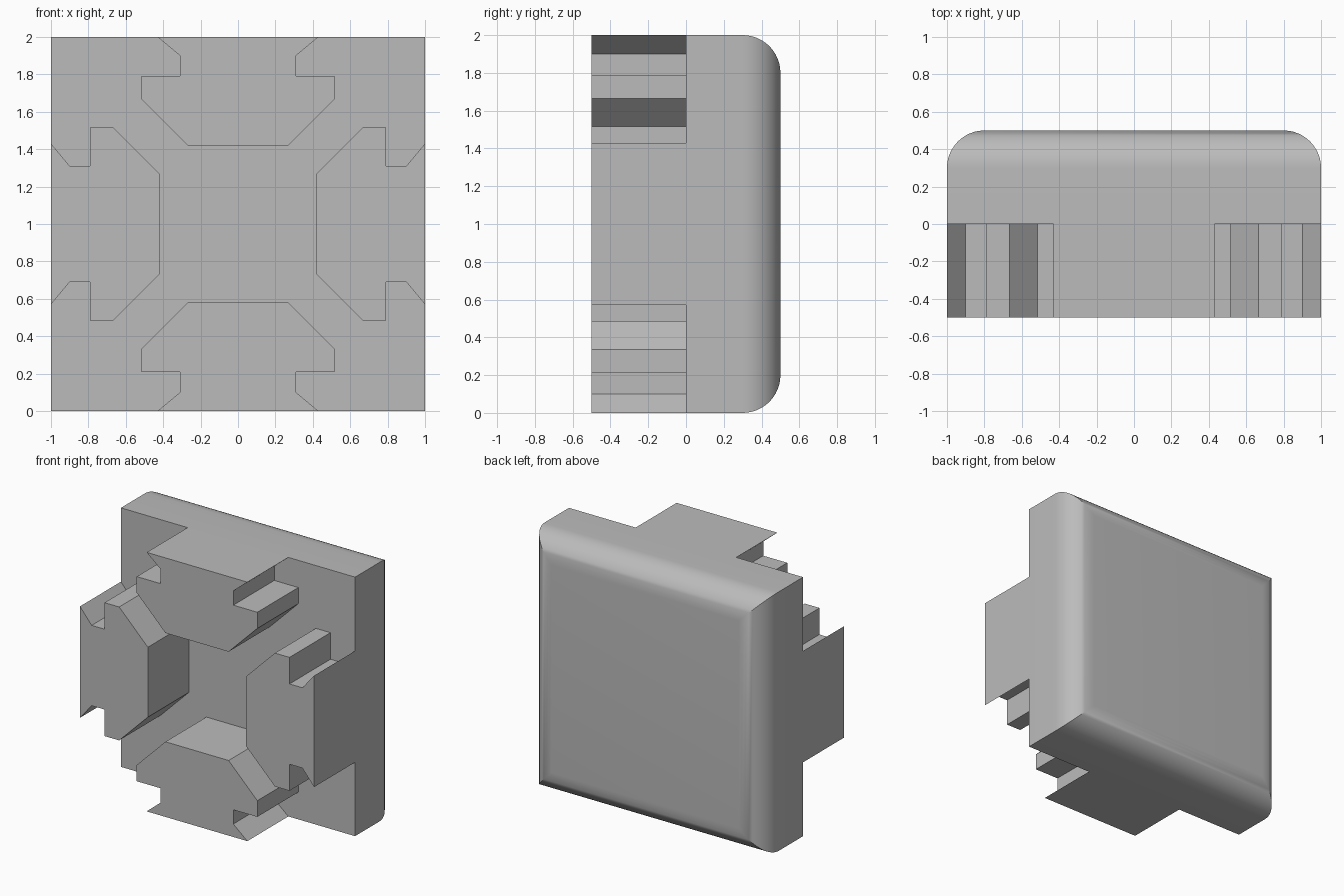
import bpy, bmesh, math
from mathutils import Matrix, Vector

cube = bpy.data.objects.get("Cube")
if cube:
    bpy.data.objects.remove(cube, do_unlink=True)

grey = bpy.data.materials.new("plain grey")
grey.use_nodes = True
colour = (0.5, 0.5, 0.5, 1)
grey.diffuse_color = colour
grey.node_tree.nodes["Principled BSDF"].inputs["Base Color"].default_value = colour


def loft(name, rings):
    """Solid through a list of matching closed rings, capped at both ends."""
    bm = bmesh.new()
    loops = [[bm.verts.new(p) for p in ring] for ring in rings]
    for a, b in zip(loops, loops[1:]):
        for i in range(len(a)):
            j = (i + 1) % len(a)
            bm.faces.new((a[i], a[j], b[j], b[i]))
    bm.faces.new(loops[0])
    bm.faces.new(loops[-1])
    bmesh.ops.recalc_face_normals(bm, faces=bm.faces)
    mesh = bpy.data.meshes.new(name)
    bm.to_mesh(mesh)
    bm.free()
    mesh.materials.append(grey)
    obj = bpy.data.objects.new(name, mesh)
    bpy.context.collection.objects.link(obj)
    return obj


def square(half, y):
    return [(x * half, y, 1 + z * half) for x, z in ((-1, -1), (1, -1), (1, 1), (-1, 1))]


# Square plate with rounded back edges and mitred corners
radius, steps = 0.2, 12
rings = [square(1, 0)]
for i in range(steps + 1):
    t = math.pi / 2 * i / steps
    rings.append(square(1 - radius + radius * math.cos(t), 0.5 - radius + radius * math.sin(t)))
plate = loft("plate", rings)
bpy.ops.object.select_all(action="DESELECT")
plate.select_set(True)
bpy.context.view_layer.objects.active = plate
bpy.ops.object.shade_smooth_by_angle(angle=math.radians(30))

# Four notched lugs, one per side: half outline as (sideways, depth from the rim)
half = [(0.43, 0), (0.31, 0.1), (0.31, 0.21), (0.515, 0.21), (0.515, 0.335), (0.27, 0.58)]
outline = half + [(-s, d) for s, d in reversed(half)]
for turn, side in enumerate(("top", "right", "bottom", "left")):
    spin = Matrix.Rotation(-turn * math.pi / 2, 3, "Y")
    loft(side + "_lug", [[spin @ Vector((s, y, 1 - d)) + Vector((0, 0, 1)) for s, d in outline]
                         for y in (0, -0.5)])
